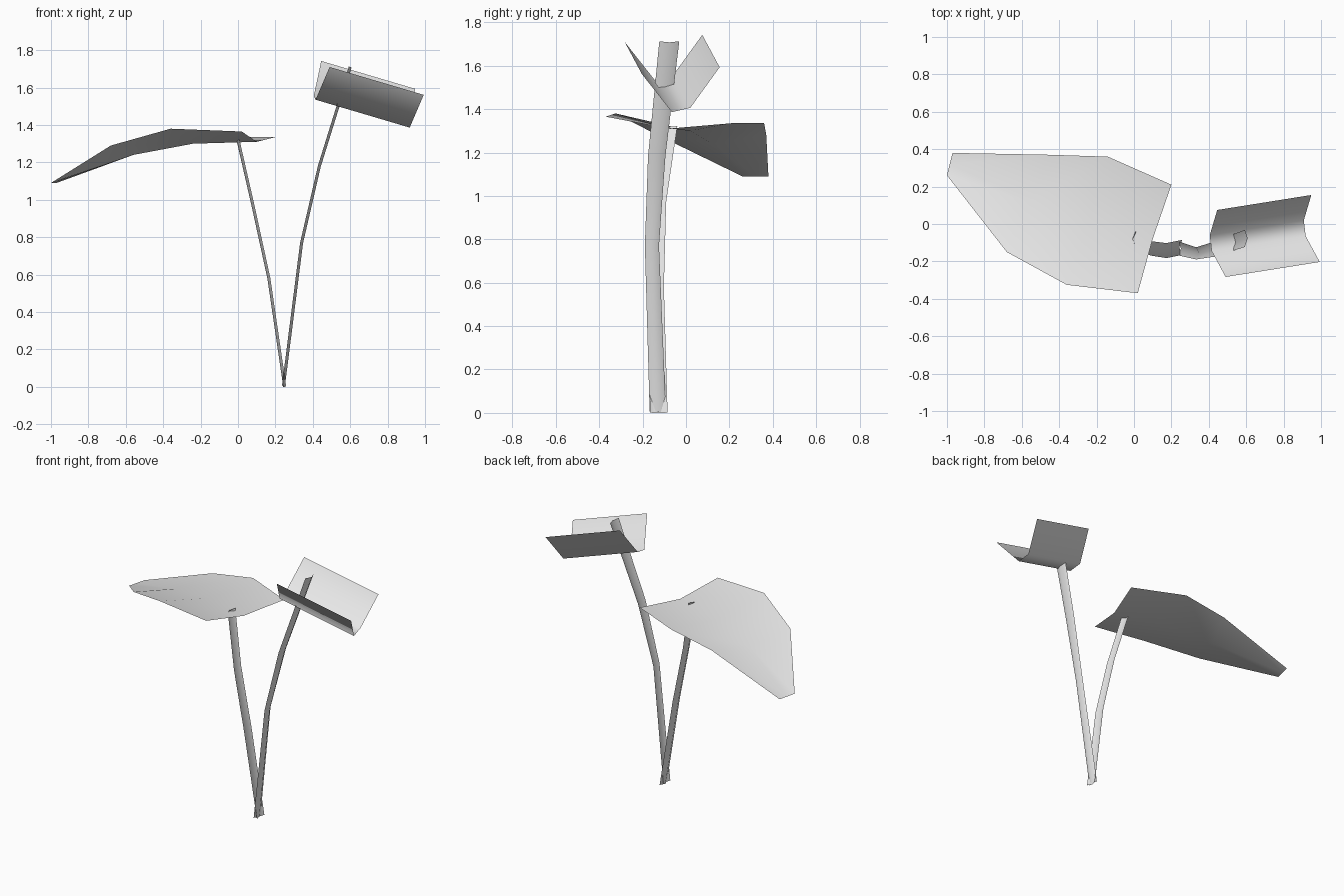
import bpy
import bmesh
from mathutils import Vector

cube = bpy.data.objects.get("Cube")
if cube:
    bpy.data.objects.remove(cube, do_unlink=True)

# One plain grey for the whole plant
grey = bpy.data.materials.new("light_grey")
grey.use_nodes = True
grey.diffuse_color = (0.8, 0.8, 0.8, 1)
grey.node_tree.nodes["Principled BSDF"].inputs["Base Color"].default_value = (0.8, 0.8, 0.8, 1)


def sheet(name, rows):
    """Smooth open surface lofted through equal-length rows of points."""
    bm = bmesh.new()
    grid = [[bm.verts.new(p) for p in row] for row in rows]
    for a, b in zip(grid, grid[1:]):
        for i in range(len(a) - 1):
            bm.faces.new((a[i], a[i + 1], b[i + 1], b[i]))
    bmesh.ops.recalc_face_normals(bm, faces=bm.faces)
    if sum(f.normal.z * f.calc_area() for f in bm.faces) < 0:
        bmesh.ops.reverse_faces(bm, faces=bm.faces)
    for f in bm.faces:
        f.smooth = True
    mesh = bpy.data.meshes.new(name)
    bm.to_mesh(mesh)
    bm.free()
    mesh.materials.append(grey)
    obj = bpy.data.objects.new(name, mesh)
    bpy.context.collection.objects.link(obj)
    return obj


def stem(name, path, widths, bulge):
    """Thin strip with a shallow V section, following a path."""
    path = [Vector(p) for p in path]
    rows = []
    for i, (p, w) in enumerate(zip(path, widths)):
        along = path[min(i + 1, len(path) - 1)] - path[max(i - 1, 0)]
        out = Vector((along.z, 0, -along.x)).normalized() * bulge
        side = Vector((0, w / 2, 0))
        rows.append([p - side - out / 2, p + out / 2, p + side - out / 2])
    return sheet(name, rows)


# Broad leaf: cross rows of back edge, midrib, front edge
sheet("broad_leaf", [
    [(0.20, 0.21, 1.335), (0.10, -0.08, 1.31), (0.02, -0.37, 1.365)],
    [(-0.14, 0.36, 1.335), (-0.24, 0.02, 1.30), (-0.36, -0.325, 1.38)],
    [(-0.45, 0.37, 1.28), (-0.56, 0.12, 1.24), (-0.68, -0.15, 1.29)],
    [(-0.97, 0.38, 1.09), (-0.985, 0.32, 1.09), (-1.0, 0.26, 1.09)],
])

# Folded leaf: one trough section swept along a straight line
section = [(0.49, -0.283, 1.71), (0.415, -0.145, 1.535),
           (0.405, -0.06, 1.555), (0.445, 0.075, 1.742)]
sweep = Vector((0.503, 0.08, -0.149))
sheet("folded_leaf", [section, [Vector(p) + sweep for p in section]])

# Two stems meeting at the ground
stem("broad_leaf_stem",
     [(0.25, -0.125, 0.0), (0.165, -0.142, 0.58), (0.08, -0.13, 0.97), (0.0, -0.08, 1.32)],
     [0.08, 0.08, 0.077, 0.08], -0.016)
stem("folded_leaf_stem",
     [(0.243, -0.13, 0.005), (0.34, -0.157, 0.77), (0.435, -0.135, 1.18), (0.60, -0.077, 1.71)],
     [0.075, 0.065, 0.08, 0.092], 0.016)
